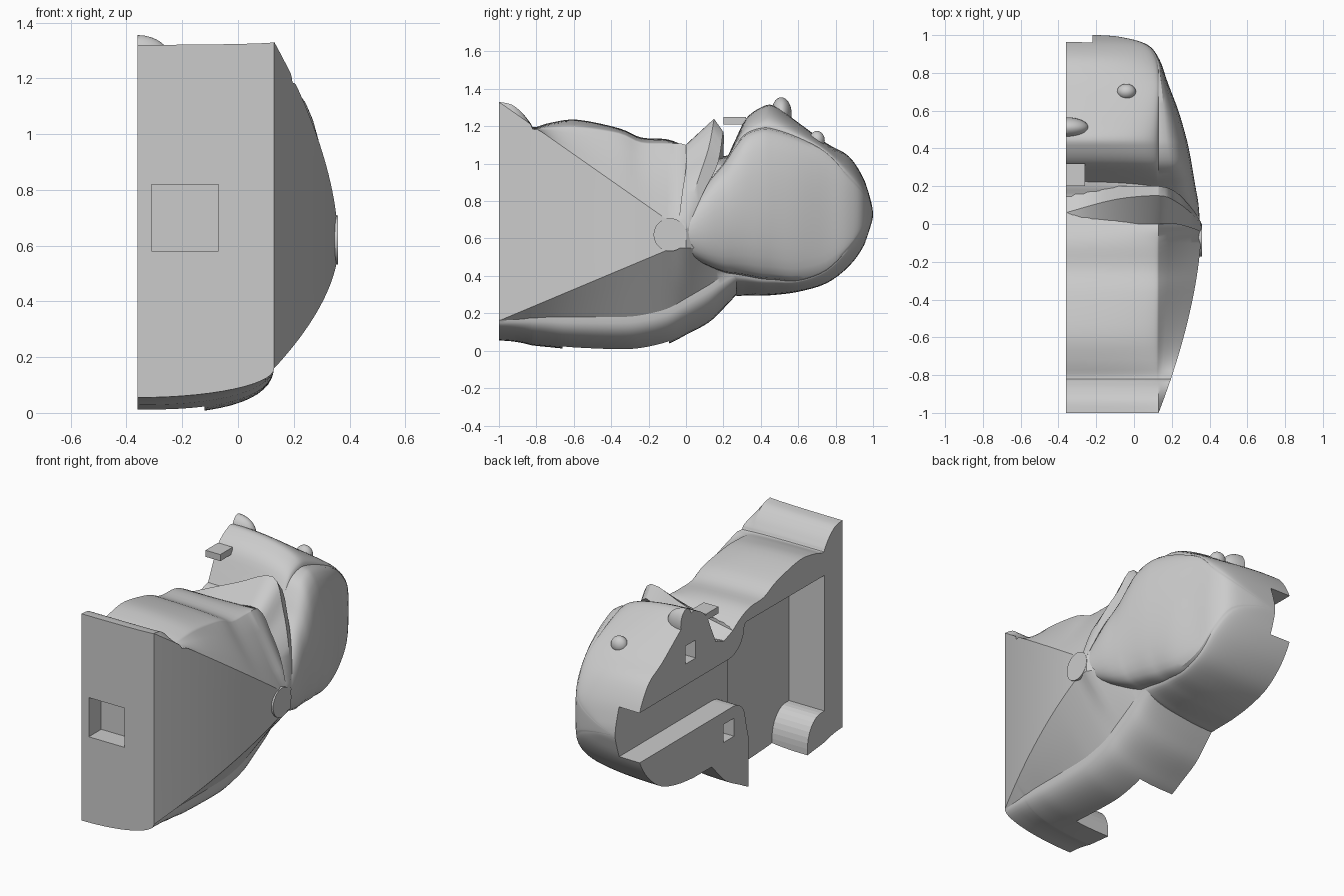
import bpy, bmesh, math
from mathutils import Matrix, Vector

cube = bpy.data.objects.get("Cube")
if cube:
    bpy.data.objects.remove(cube, do_unlink=True)

grey = bpy.data.materials.new("plain grey")
grey.use_nodes = True
grey.diffuse_color = (0.6, 0.6, 0.6, 1)
grey.node_tree.nodes["Principled BSDF"].inputs["Base Color"].default_value = grey.diffuse_color

CUT = -0.36      # flat plane where the shell is halved
EDGE = 0.13      # crease between the top and the cheek


def finish(name, bm, smooth=True):
    bmesh.ops.recalc_face_normals(bm, faces=bm.faces)
    mesh = bpy.data.meshes.new(name)
    bm.to_mesh(mesh)
    bm.free()
    mesh.materials.append(grey)
    ob = bpy.data.objects.new(name, mesh)
    bpy.context.collection.objects.link(ob)
    if smooth:
        bpy.ops.object.select_all(action="DESELECT")
        ob.select_set(True)
        bpy.context.view_layer.objects.active = ob
        bpy.ops.object.shade_smooth_by_angle(angle=math.radians(32))
    return ob


def loft(name, rings):
    bm = bmesh.new()
    loops = [[bm.verts.new(p) for p in ring] for ring in rings]
    n = len(loops[0])
    for a, b in zip(loops, loops[1:]):
        for i in range(n):
            j = (i + 1) % n
            bm.faces.new((a[i], a[j], b[j], b[i]))
    bm.faces.new(loops[0])
    bm.faces.new(loops[-1])
    bmesh.ops.remove_doubles(bm, verts=bm.verts, dist=0.0004)
    return finish(name, bm)


def refine(rows, steps=4):
    """Smooth the key sections with a Catmull-Rom spline."""
    out = []
    for k in range(len(rows) - 1):
        a, b, c, d = (rows[min(max(k + o, 0), len(rows) - 1)] for o in (-1, 0, 1, 2))
        for s in range(steps):
            t = s / steps
            out.append([q + t / 2 * (r - p + t * (2*p - 5*q + 4*r - w + t * (3*(q - r) + w - p)))
                        for p, q, r, w in zip(a, b, c, d)])
    return out + [list(rows[-1])]


def section(y, top, crease, low_crease, bottom, edge, side, fullness=1):
    """Closed ring: rounded top, given cheek points, rounded underside."""
    n, w = 14, edge - CUT
    quarter = [math.pi / 2 * i / n for i in range(n + 1)]
    pts = [(CUT + w * math.sin(a), crease + (top - crease) * max(math.cos(a), 0)) for a in quarter]
    pts += side
    pts += [(CUT + w * max(math.cos(a), 0) ** fullness,
             low_crease + (bottom - low_crease) * math.sin(a) ** fullness) for a in quarter]
    return [(x, y, z) for x, z in pts]


# Neck: y, top, top crease, lower crease, bottom
neck_rows = [
    (-1, 1.32, 1.33, .16, .055), (-.93, 1.31, 1.315, .165, .05), (-.87, 1.265, 1.265, .17, .04),
    (-.83, 1.215, 1.21, .175, .03), (-.81, 1.195, 1.185, .175, .027), (-.72, 1.22, 1.19, .18, .018),
    (-.58, 1.235, 1.19, .18, .005), (-.36, 1.19, 1.16, .18, -.004), (-.24, 1.14, 1.11, .19, .003),
    (-.1, 1.13, 1.105, .225, .035), (0, 1.09, 1.1, .28, .085), (.12, 1.02, 1, .35, .15),
    (.2, 1.04, .98, .4, .225), (.27, 1.05, .93, .43, .3)]


def neck_ring(row):
    y, top, crease, low, bottom = row
    u = min(y + 1, 1)
    x = EDGE + .228 * (1 - (1 - u) ** 1.7) * (1 - max(y, 0) * 3)
    upper = min(max(1.33 - .7 * u, .68), crease - .002)
    lower = max(min(.16 + .42 * u, .55), low + .002)
    corners = [(EDGE, crease), (x, upper), (x, lower), (EDGE, low)]
    side = [tuple(Vector(p).lerp(q, i / 4)) for p, q in zip(corners, corners[1:]) for i in range(4)]
    return section(y, top, crease, low, bottom, EDGE, side[1:], 1 - .22 * min(u * 3, 1))


neck = loft("neck_shell", [neck_ring(r) for r in refine(neck_rows)])

# Head: y, top, top crease, lower crease, bottom, crease x, cheek x
head_rows = [
    (-.05, .67, .67, .54, .53, .13, .352), (.1, .88, .88, .46, .44, .13, .342),
    (.2, 1, 1, .42, .32, .13, .325), (.26, 1.12, 1.09, .41, .295, .13, .315),
    (.32, 1.24, 1.16, .4, .295, .13, .305), (.4, 1.3, 1.19, .385, .295, .13, .29),
    (.47, 1.31, 1.185, .38, .298, .13, .273), (.6, 1.22, 1.14, .375, .315, .13, .235),
    (.75, 1.11, 1.06, .43, .36, .13, .178), (.87, 1.04, .93, .55, .45, .12, .135),
    (.95, .92, .84, .66, .56, .06, .07), (.99, .8, .77, .71, .67, -.08, -.07),
    (1, .74, .735, .725, .71, -.2, -.19)]


def head_ring(row):
    y, top, crease, low, bottom, edge, cheek = row
    power = .3 + .5 * min(max(y, 0) / .45, 1)     # cheek is boxy near the hinge
    side = []
    for i in range(1, 16):
        a = math.pi * i / 16
        side.append((edge + (cheek - edge) * math.sin(a) ** power,
                     crease + (low - crease) * (1 - math.cos(a)) / 2))
    return section(y, top, crease, low, bottom, edge, side)


head = loft("head_shell", [head_ring(r) for r in refine(head_rows)])

# Raised collar: x, then y and z of its front foot, ridge, back foot and root
collar_rows = [
    (CUT, -.02, 1.04, .06, 1.05, .2, 1, .08, .97), (-.1, 0, 1.07, .13, 1.15, .2, 1.02, .08, .97),
    (.13, 0, 1.1, .15, 1.24, .2, 1.17, .1, 1), (.22, 0, .98, .12, 1.08, .17, 1, .08, .9),
    (.3, -.02, .85, .06, .9, .09, .84, .03, .75), (.355, -.04, .68, 0, .7, .01, .66, -.02, .63)]
collar = loft("collar", [[(r[0], r[i], r[i + 1]) for i in (1, 3, 5, 7)] for r in refine(collar_rows)])


def box(name, lo, hi):
    bm = bmesh.new()
    bmesh.ops.create_cube(bm, size=1)
    for v in bm.verts:
        v.co = [(a + b) / 2 + c * (b - a) for a, b, c in zip(lo, hi, v.co)]
    return finish(name, bm, False)


def ball(name, centre, radii):
    bm = bmesh.new()
    bmesh.ops.create_uvsphere(bm, u_segments=32, v_segments=16, radius=1,
                              matrix=Matrix.Translation(centre) @ Matrix.Diagonal((*radii, 1)))
    geom = bm.verts[:] + bm.edges[:] + bm.faces[:]
    bmesh.ops.bisect_plane(bm, geom=geom, plane_co=(CUT, 0, 0), plane_no=(-1, 0, 0), clear_outer=True)
    bmesh.ops.holes_fill(bm, edges=[e for e in bm.edges if e.is_boundary])
    return finish(name, bm)


# Small parts
ball("horn", (CUT, .51, 1.265), (.12, .055, .09))
ball("eye", (-.04, .7, 1.125), (.05, .042, .05))
box("crest_block", (CUT, .2, 1.21), (-.26, .32, 1.25))

# Hinge disc
bm = bmesh.new()
bmesh.ops.create_cone(bm, cap_ends=True, segments=48, radius1=.088, radius2=.088, depth=.1,
                      matrix=Matrix.Translation((.309, -.085, .62)) @ Matrix.Rotation(math.pi / 2, 4, "Y"))
finish("hinge_disc", bm)


# Hollows: extruded side profiles used as cutters
def profile_cutter(name, pts, depth):
    bm = bmesh.new()
    a, b = ([bm.verts.new((x, y, z)) for y, z in pts] for x in (-.5, depth))
    bm.faces.new(a)
    bm.faces.new(b)
    for i in range(len(pts)):
        j = (i + 1) % len(pts)
        bm.faces.new((a[i], a[j], b[j], b[i]))
    return finish(name, bm, False)


def arc(cy, cz, ry, rz, start, end, n=8):
    angles = [math.radians(start + (end - start) * i / n) for i in range(n + 1)]
    return [(cy + ry * math.cos(a), cz + rz * math.sin(a)) for a in angles]


chamber = [(-.825, 1.05), (-.09, 1.055), (-.09, -.2), (-.66, -.2)] + arc(-.79, .05, .13, .17, 0, 90) + [(-.825, .22)]
slot = ([(-.1, 1.055), (-.07, 1.055)] + arc(.1, 1.04, .15, .15, 180, 270)
        + [(1.2, .89), (1.2, .585)] + arc(.06, .465, .12, .12, 90, 180) + [(-.1, .3)])
cutters = [
    profile_cutter("chamber_cutter", chamber, -.12),
    profile_cutter("slot_cutter", slot, -.22),
    box("upper_peg_cutter", (-.5, .42, 1.02), (-.28, .52, 1.13)),
    box("lower_peg_cutter", (-.5, .05, .4), (-.28, .15, .51)),
    box("front_socket_cutter", (-.31, -1.2, .58), (-.07, -.88, .82))]
for cutter in cutters:
    cutter.hide_render = True
    cutter.hide_viewport = True
    cutter.display_type = "WIRE"
    for shell in (neck, head, collar):
        mod = shell.modifiers.new(cutter.name, "BOOLEAN")
        mod.operation = "DIFFERENCE"
        mod.solver = "EXACT"
        mod.object = cutter
        # keep shading modifiers after the cuts
        shell.modifiers.move(len(shell.modifiers) - 1, 0)
